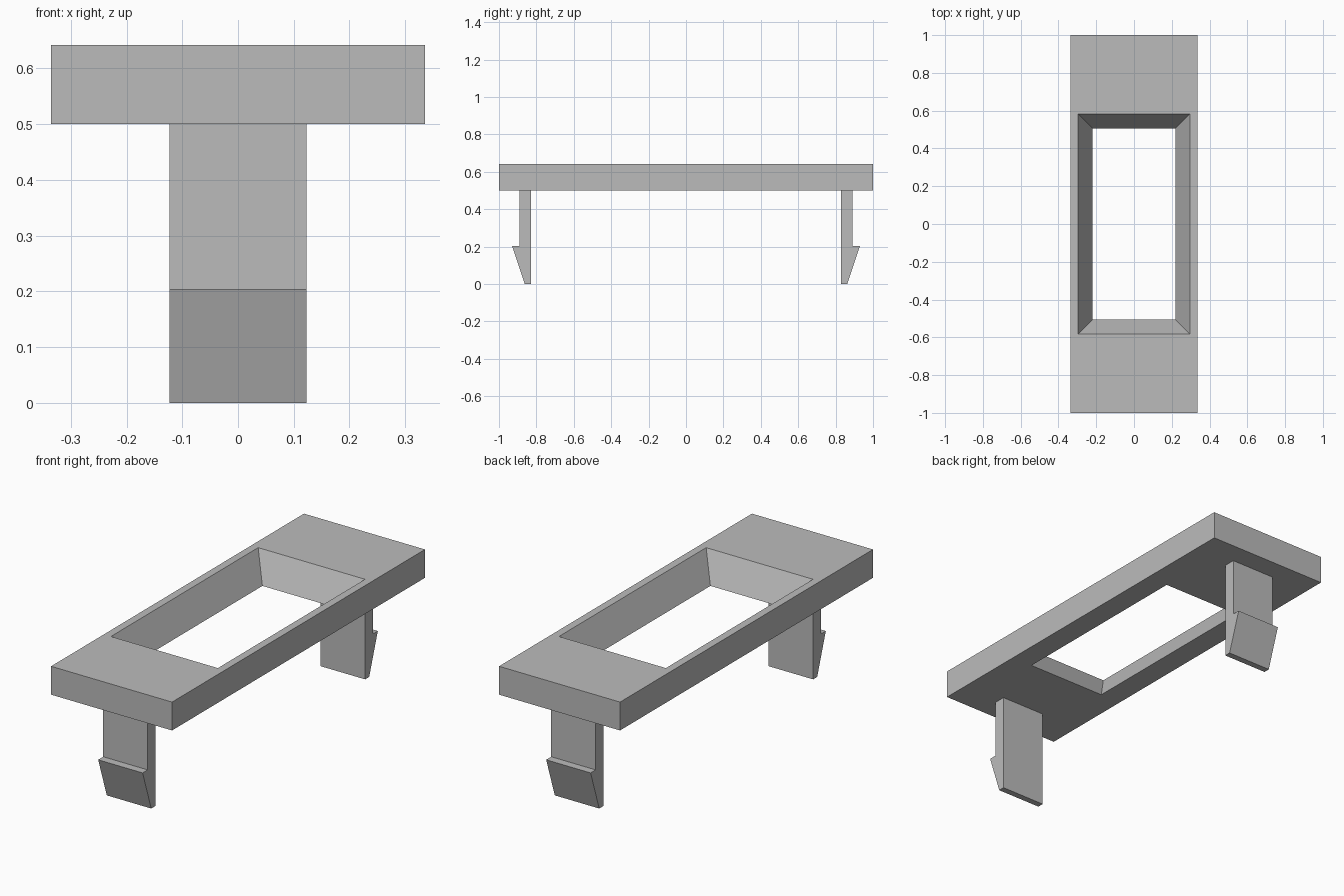
import bpy
import bmesh

cube = bpy.data.objects.get("Cube")
if cube:
    bpy.data.objects.remove(cube, do_unlink=True)

# Single matte grey
GREY = (0.5, 0.5, 0.5, 1.0)
grey = bpy.data.materials.new("plain grey")
grey.use_nodes = True
grey.diffuse_color = GREY
grey.node_tree.nodes["Principled BSDF"].inputs["Base Color"].default_value = GREY


def finish(name, bm):
    bmesh.ops.recalc_face_normals(bm, faces=bm.faces)
    mesh = bpy.data.meshes.new(name)
    bm.to_mesh(mesh)
    bm.free()
    mesh.materials.append(grey)
    obj = bpy.data.objects.new(name, mesh)
    bpy.context.collection.objects.link(obj)
    return obj


def rectangle(bm, x, y, z):
    return [bm.verts.new((sx * x, sy * y, z))
            for sx, sy in ((-1, -1), (1, -1), (1, 1), (-1, 1))]


# Bezel plate: four rectangular loops bridged into a frame with a tapered opening
BOTTOM, TOP = 0.5, 0.642
bm = bmesh.new()
loops = [rectangle(bm, 0.335, 1.0, BOTTOM), rectangle(bm, 0.335, 1.0, TOP),
         rectangle(bm, 0.296, 0.582, TOP), rectangle(bm, 0.219, 0.506, BOTTOM)]
for a, b in zip(loops, loops[1:] + loops[:1]):
    for i in range(4):
        j = (i + 1) % 4
        bm.faces.new((a[i], a[j], b[j], b[i]))
finish("bezel_plate", bm)

# Snap clips: a barbed side profile extruded across the width
HALF_WIDTH = 0.123
PROFILE = [(0.83, BOTTOM), (0.83, 0.0), (0.862, 0.0),
           (0.93, 0.204), (0.89, 0.204), (0.89, BOTTOM)]


def snap_clip(name, side):
    bm = bmesh.new()
    face = bm.faces.new([bm.verts.new((-HALF_WIDTH, side * y, z)) for y, z in PROFILE])
    swept = bmesh.ops.extrude_face_region(bm, geom=[face])
    verts = [g for g in swept["geom"] if isinstance(g, bmesh.types.BMVert)]
    bmesh.ops.translate(bm, verts=verts, vec=(2 * HALF_WIDTH, 0, 0))
    finish(name, bm)


snap_clip("front_snap_clip", -1)
snap_clip("back_snap_clip", 1)
